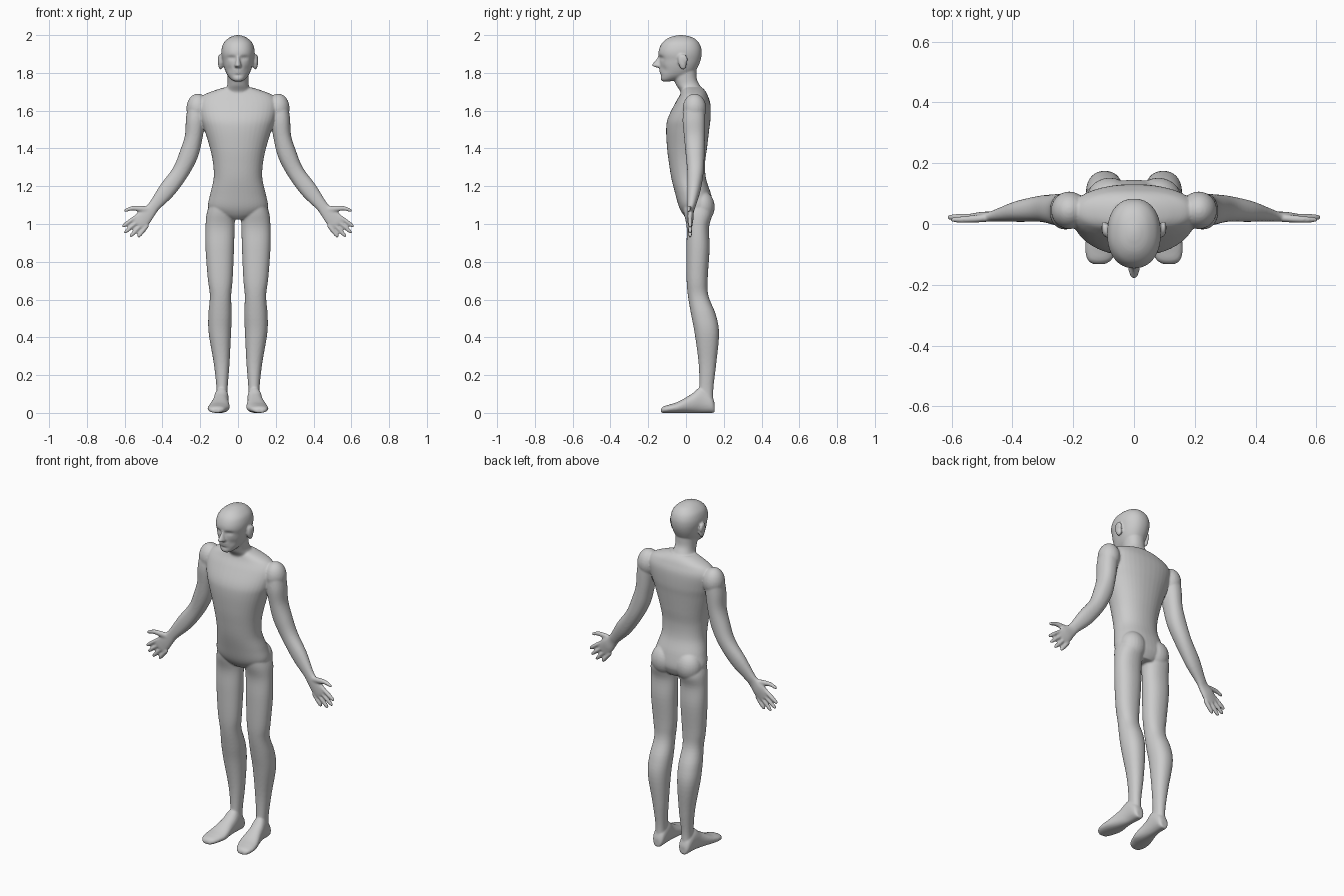
import bpy, bmesh, math
from mathutils import Vector as V, Matrix


def catmull(p, t):
    # smooth interpolation through a list of vectors
    i = min(int(t), len(p) - 2)
    f = t - i
    b, c = p[i], p[i + 1]
    a = p[i - 1] if i > 0 else b
    d = p[i + 2] if i + 2 < len(p) else c
    return 0.5 * (2 * b + (c - a) * f + (2 * a - 5 * b + 4 * c - d) * f**2 + (3 * b - a - 3 * c + d) * f**3)


def loft(bm, rings, n=28, sub=5, power=2.2):
    # rings: (centre, half axis u, half axis v)
    cs, us, vs = zip(*rings)
    prev, made = None, []
    steps = (len(rings) - 1) * sub
    for k in range(steps + 1):
        c, u, v = (catmull(q, k / sub) for q in (cs, us, vs))
        ring = []
        for j in range(n):
            a = 2 * math.pi * j / n
            x = math.copysign(abs(math.cos(a)) ** (2 / power), math.cos(a))
            y = math.copysign(abs(math.sin(a)) ** (2 / power), math.sin(a))
            ring.append(bm.verts.new(c + u * x + v * y))
        if prev:
            for j in range(n):
                bm.faces.new((prev[j], prev[(j + 1) % n], ring[(j + 1) % n], ring[j]))
        else:
            bm.faces.new(ring[::-1])
        prev = ring
        made += ring
    bm.faces.new(prev)
    return made


def level(z, x0, x1, y0, y1):
    # horizontal ring from its extents
    return (V(((x0 + x1) / 2, (y0 + y1) / 2, z)), V(((x1 - x0) / 2, 0, 0)), V((0, (y1 - y0) / 2, 0)))


def limb(bm, pts, **kw):
    # tube along a path in the xz plane: x, y, z, in-plane radius, y radius
    rings = []
    for i, (x, y, z, r, ry) in enumerate(pts):
        a, b = pts[max(i - 1, 0)], pts[min(i + 1, len(pts) - 1)]
        d = V((b[0] - a[0], 0, b[2] - a[2])).normalized()
        rings.append((V((x, y, z)), V((-d.z, 0, d.x)) * r, V((0, ry, 0))))
    loft(bm, rings, **kw)


def ball(bm, loc, size, tilt=0):
    m = Matrix.Translation(loc) @ Matrix.Rotation(tilt, 4, 'X') @ Matrix.Diagonal((*size, 1))
    bmesh.ops.create_uvsphere(bm, u_segments=24, v_segments=16, radius=1, matrix=m)


bm = bmesh.new()

# leg
loft(bm, [level(*r) for r in [
    (1.14, .03, .135, -.02, .11), (1.06, .016, .165, -.012, .138), (.98, .018, .172, .004, .122),
    (.87, .021, .172, .002, .125), (.71, .028, .16, .003, .115), (.62, .036, .149, .01, .119),
    (.52, .033, .157, .027, .158), (.42, .037, .155, .046, .175), (.26, .045, .128, .067, .16),
    (.13, .055, .114, .07, .145), (.06, .055, .115, .06, .145)]])

# foot: y, centre x, half width, height
loft(bm, [(V((x, y, h / 2)), V((w, 0, 0)), V((0, 0, h / 2))) for y, x, w, h in [
    (.152, .085, .02, .05), (.135, .085, .034, .09), (.08, .087, .038, .135), (.03, .092, .043, .1),
    (-.04, .1, .056, .06), (-.085, .109, .052, .045), (-.118, .113, .04, .035), (-.132, .115, .02, .022)]])

# buttock and shoulder cap
ball(bm, (.08, .085, 1.09), (.075, .067, .085))
ball(bm, (.213, .045, 1.612), (.06, .062, .078))

# arm and palm
limb(bm, [(.215, .045, 1.63, .05, .055), (.225, .042, 1.55, .051, .06), (.235, .045, 1.46, .047, .055),
          (.26, .048, 1.37, .05, .05), (.305, .05, 1.275, .045, .043), (.375, .042, 1.18, .045, .035),
          (.44, .03, 1.1, .032, .022), (.465, .025, 1.07, .034, .017), (.495, .024, 1.038, .043, .016),
          (.522, .022, 1.008, .044, .013), (.532, .022, .997, .038, .01)])

# fingers and thumb
tips = [(.612, .985), (.602, .953), (.572, .932), (.53, .93)]
for i, (tx, tz) in enumerate(tips):
    bx, bz = .551 - .02 * i, 1.03 - .017 * i
    limb(bm, [(bx + (tx - bx) * t, .022, bz + (tz - bz) * t, r, r)
              for t, r in [(-.3, .011), (.4, .0115), (.85, .0095), (1, .005)]], n=12)
limb(bm, [(.47, .022, 1.075, .018, .014), (.51, .018, 1.08, .016, .013),
          (.56, .015, 1.083, .012, .011), (.595, .014, 1.072, .009, .008), (.603, .014, 1.069, .005, .005)], n=12)

# ear
ball(bm, (.092, -.02, 1.858), (.014, .022, .042), .2)
ball(bm, (.098, -.012, 1.872), (.009, .022, .026), .2)

# mirror everything so far to the other side
geo = bmesh.ops.duplicate(bm, geom=bm.verts[:] + bm.edges[:] + bm.faces[:])["geom"]
bmesh.ops.scale(bm, vec=(-1, 1, 1), verts=[g for g in geo if isinstance(g, bmesh.types.BMVert)])

# torso: z, half width, front, back
loft(bm, [level(z, -w, w, f, b) for z, w, f, b in [
    (1.025, .06, .01, .12), (1.05, .12, -.015, .135), (1.09, .158, -.037, .145), (1.16, .147, -.057, .132),
    (1.24, .129, -.077, .106), (1.32, .132, -.09, .101), (1.4, .148, -.1, .111), (1.5, .178, -.105, .123),
    (1.56, .198, -.096, .13), (1.635, .21, -.06, .129), (1.68, .185, -.034, .115), (1.705, .13, -.025, .102),
    (1.722, .075, -.02, .085)]], n=40)

# neck
loft(bm, [level(z, -w, w, f, b) for z, w, f, b in [
    (1.66, .09, -.03, .1), (1.7, .073, -.03, .095), (1.735, .057, -.052, .073), (1.77, .055, -.065, .057),
    (1.83, .058, -.08, .055)]])

# head
head = loft(bm, [level(z, -w, w, f, b) for z, w, f, b in [
    (1.755, .02, -.125, -.085), (1.765, .036, -.133, -.04), (1.785, .054, -.135, .02), (1.81, .067, -.135, .05),
    (1.84, .077, -.138, .067), (1.87, .083, -.14, .078), (1.9, .088, -.146, .083), (1.93, .086, -.141, .081),
    (1.96, .075, -.125, .068), (1.984, .05, -.095, .042), (1.996, .024, -.06, .005), (2.0, .006, -.035, -.02)]],
    n=72, sub=6)

# face relief: x, z, spread x, spread z, push in y
relief = [(-.034, 1.88, .017, .009, .013), (.034, 1.88, .017, .009, .013), (-.034, 1.879, .01, .006, -.006),
          (.034, 1.879, .01, .006, -.006), (0, 1.81, .024, .012, -.009), (0, 1.808, .022, .003, .007),
          (0, 1.787, .025, .006, .005), (-.045, 1.82, .014, .018, .005), (.045, 1.82, .014, .018, .005)]
for v in head:
    if v.co.y < -.05:
        x, z = v.co.x, v.co.z
        v.co.y += sum(p * math.exp(-((x - a) / sa) ** 2 - ((z - b) / sb) ** 2) for a, b, sa, sb, p in relief)

# nose
loft(bm, [level(z, -w, w, f, -.115) for z, w, f in [
    (1.9, .008, -.144), (1.88, .01, -.152), (1.86, .013, -.167), (1.845, .017, -.18), (1.836, .019, -.178),
    (1.829, .015, -.16)]], n=20, power=1.7)

bmesh.ops.recalc_face_normals(bm, faces=bm.faces[:])
me = bpy.data.meshes.new("body")
bm.to_mesh(me)
bm.free()
body = bpy.data.objects.new("body", me)
bpy.context.collection.objects.link(body)

# fuse parts into one skin and soften the joins
fuse = body.modifiers.new("fuse", 'REMESH')
fuse.mode = 'VOXEL'
fuse.voxel_size = .0055
fuse.use_smooth_shade = True
soft = body.modifiers.new("soften", 'SMOOTH')
soft.factor = .5
soft.iterations = 4
